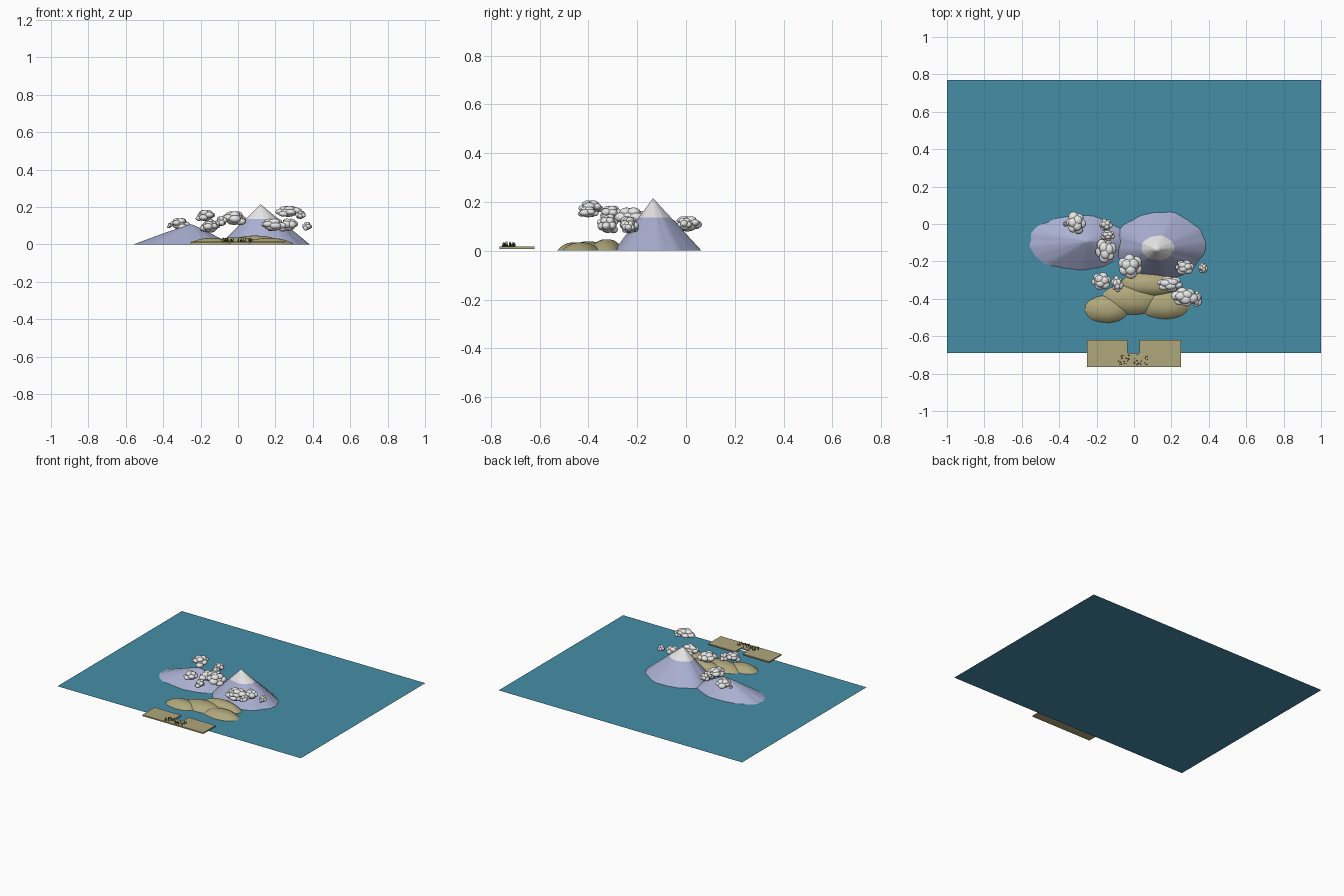
import bpy, bmesh, math, random
from mathutils import Matrix, Vector

random.seed(4)
cube = bpy.data.objects.get("Cube")
if cube:
    bpy.data.objects.remove(cube, do_unlink=True)


def material(name, rgb):
    m = bpy.data.materials.new(name)
    m.use_nodes = True
    m.diffuse_color = (*rgb, 1)
    m.node_tree.nodes["Principled BSDF"].inputs["Base Color"].default_value = (*rgb, 1)
    return m


SEA = material("sea blue", (0.06, 0.27, 0.39))
SAND = material("khaki sand", (0.43, 0.39, 0.2))
ROCK = material("lavender rock", (0.4, 0.43, 0.64))
SNOW = material("snow white", (0.78, 0.78, 0.78))
CLOUD = material("cloud white", (0.8, 0.8, 0.8))
REED = material("dark reed", (0.09, 0.09, 0.035))


def finish(name, bm, *mats, smooth=None):
    mesh = bpy.data.meshes.new(name)
    bm.to_mesh(mesh)
    bm.free()
    for m in mats:
        mesh.materials.append(m)
    ob = bpy.data.objects.new(name, mesh)
    bpy.context.collection.objects.link(ob)
    if smooth:
        bpy.ops.object.select_all(action='DESELECT')
        ob.select_set(True)
        bpy.context.view_layer.objects.active = ob
        bpy.ops.object.shade_smooth_by_angle(angle=math.radians(smooth))
    return ob


def mound(name, centre, radii, peak, power, ripple, mats, snow_t=0, sides=56, rings=12):
    """Rings that shrink from a wavy base ellipse to the peak."""
    bm = bmesh.new()
    top = bm.verts.new(peak)
    levels = []
    for r in range(1, rings + 1):
        t = r / rings
        ring = []
        for s in range(sides):
            a = math.tau * s / sides
            wave = math.sin(5 * a + 1) + 0.7 * math.sin(9 * a + 2 + t) + 0.5 * math.sin(16 * a)
            k = t * (1 + ripple * wave)
            base = Vector((centre[0] + radii[0] * math.cos(a),
                           centre[1] + radii[1] * math.sin(a)))
            p = Vector(peak[:2])
            p += (base - p) * k
            ring.append(bm.verts.new((p.x, p.y, peak[2] * (1 - t ** power))))
        levels.append(ring)
    for s in range(sides):
        n = (s + 1) % sides
        f = bm.faces.new((top, levels[0][s], levels[0][n]))
        f.material_index = 1 if snow_t else 0
        for r in range(rings - 1):
            f = bm.faces.new((levels[r][s], levels[r + 1][s], levels[r + 1][n], levels[r][n]))
            f.material_index = 1 if (r + 2) / rings <= snow_t else 0
    return finish(name, bm, *mats, smooth=40)


# Sea
bm = bmesh.new()
bm.faces.new([bm.verts.new(c) for c in
              ((-1, -0.69, 0), (1, -0.69, 0), (1, 0.77, 0), (-1, 0.77, 0))])
finish("sea", bm, SEA)

# Mountains
mound("snowy_mountain", (0.14, -0.115), (0.24, 0.178), (0.12, -0.135, 0.215), 1.0, 0.017,
      (ROCK, SNOW), snow_t=0.37, rings=11)
mound("low_mountain", (-0.3, -0.1), (0.26, 0.145), (-0.25, -0.09, 0.108), 1.1, 0.018, (ROCK,))

# Sandy hills
for name, x, y, rx, ry, h in (
        ("left_hill", -0.145, -0.455, 0.118, 0.073, 0.034),
        ("middle_hill", -0.01, -0.4, 0.16, 0.085, 0.038),
        ("right_hill", 0.165, -0.43, 0.135, 0.078, 0.034),
        ("back_hill", 0.09, -0.325, 0.16, 0.07, 0.047)):
    mound(name, (x, y), (rx, ry), (x, y, h), 2.6, 0.008, (SAND,))

# Foreshore with a notch on its inner edge
bm = bmesh.new()
outline = ((-0.25, -0.765), (0.25, -0.765), (0.25, -0.62), (0.03, -0.62),
           (0.03, -0.69), (-0.035, -0.69), (-0.035, -0.62), (-0.25, -0.62))
face = bm.faces.new([bm.verts.new((x, y, 0.008)) for x, y in outline])
ext = bmesh.ops.extrude_face_region(bm, geom=[face])
bmesh.ops.translate(bm, vec=(0, 0, 0.009),
                    verts=[v for v in ext["geom"] if isinstance(v, bmesh.types.BMVert)])
bmesh.ops.recalc_face_normals(bm, faces=bm.faces)
finish("foreshore", bm, SAND)

# Reeds
bm = bmesh.new()
for i in range(40):
    x = random.uniform(-0.085, -0.02) if i % 2 else random.uniform(0, 0.075)
    y = random.uniform(-0.755, -0.7)
    h = random.uniform(0.01, 0.022)
    lean = Matrix.Rotation(random.uniform(-0.3, 0.3), 4, 'Y')
    bmesh.ops.create_cone(bm, segments=4, radius1=0.0028, radius2=0.0006, depth=h,
                          cap_ends=True, matrix=Matrix.Translation((x, y, 0.016 + h / 2)) @ lean)
finish("reeds", bm, REED)

# Clouds: a core, a ring of puffs and a few small ones on top
clouds = (
    (-0.31, 0.005, 0.105, 0.058, 0.062, 0.036),
    (-0.365, 0.0, 0.1, 0.016, 0.016, 0.014),
    (-0.15, -0.005, 0.105, 0.038, 0.036, 0.03),
    (-0.14, -0.06, 0.1, 0.04, 0.03, 0.026),
    (-0.15, -0.14, 0.09, 0.058, 0.07, 0.036),
    (-0.175, -0.305, 0.15, 0.057, 0.05, 0.034),
    (-0.09, -0.32, 0.12, 0.034, 0.045, 0.03),
    (-0.02, -0.225, 0.135, 0.07, 0.068, 0.042),
    (0.19, -0.32, 0.1, 0.075, 0.045, 0.038),
    (0.27, -0.23, 0.1, 0.055, 0.042, 0.038),
    (0.37, -0.235, 0.095, 0.026, 0.03, 0.025),
    (0.27, -0.39, 0.172, 0.07, 0.055, 0.034),
    (0.335, -0.4, 0.155, 0.03, 0.045, 0.025),
)
for i, (x, y, z, rx, ry, rz) in enumerate(clouds):
    bm = bmesh.new()
    puffs = [(0, 0, 0, 0.68)]
    turn = random.uniform(0, 1)
    for k in range(6):
        a = math.tau * k / 6 + turn
        size = random.uniform(0.36, 0.5)
        puffs.append((math.cos(a) * 0.55, math.sin(a) * 0.55, random.uniform(-0.4, 0.3), size))
    for k in range(3):
        a = math.tau * k / 3 + turn
        puffs.append((math.cos(a) * 0.28, math.sin(a) * 0.28, 0.55, 0.42))
    for px, py, pz, size in puffs:
        bmesh.ops.create_icosphere(
            bm, subdivisions=2, radius=size,
            matrix=Matrix.Translation((x + px * rx, y + py * ry, z + pz * rz))
            @ Matrix.Diagonal((rx, ry, rz * 1.1, 1)))
    finish(f"cloud_{i + 1}", bm, CLOUD, smooth=60)
